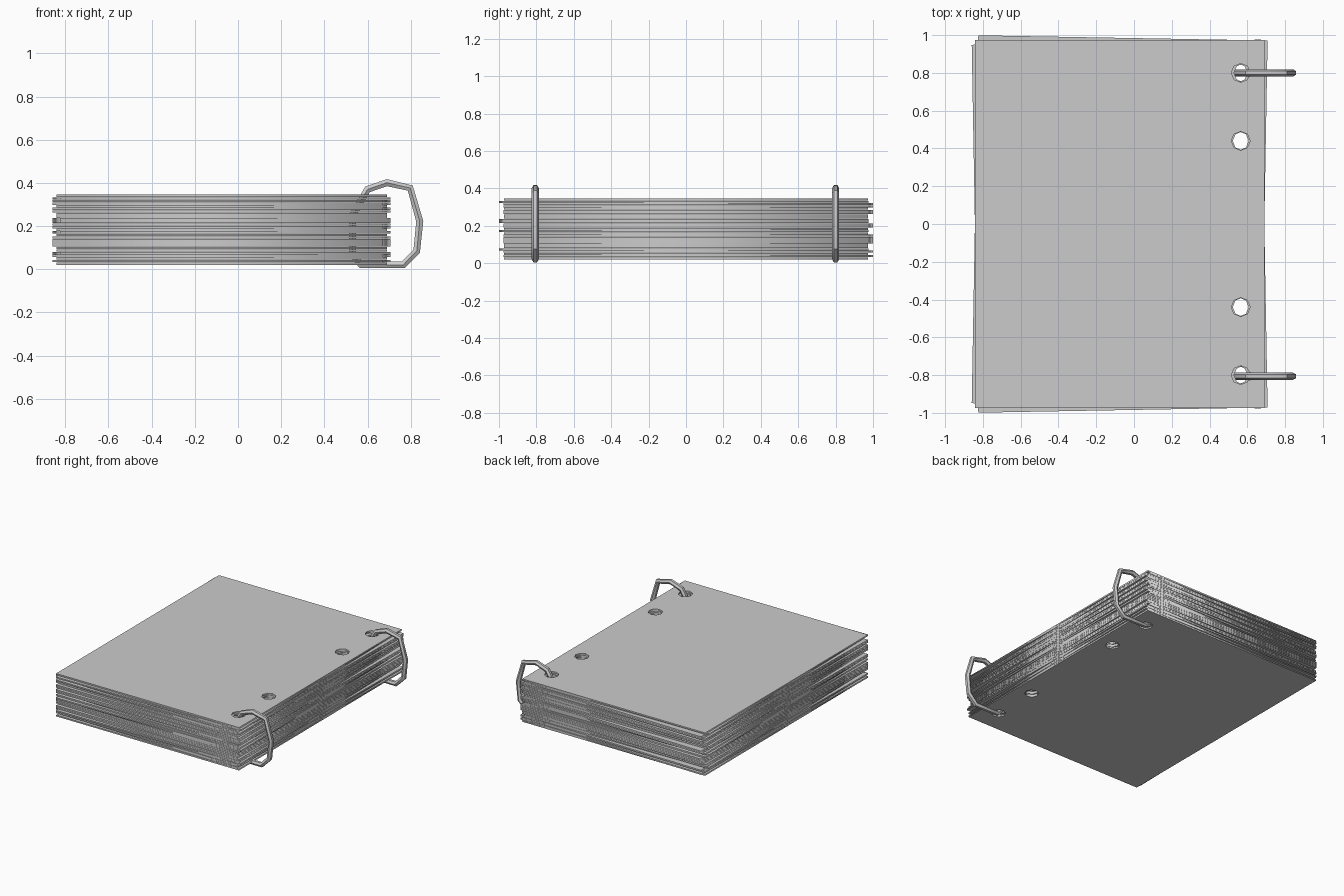
import bpy, math, random

if "Cube" in bpy.data.objects:
    bpy.data.objects.remove(bpy.data.objects["Cube"])

random.seed(4)
HOLE_X = 0.565
HOLES_Y = (-0.8, -0.44, 0.44, 0.8)
SHEETS = 27
Z0, Z1 = 0.02, 0.346
PITCH = (Z1 - Z0) / SHEETS


def add_loop(curve, points, cyclic=True):
    s = curve.splines.new('POLY')
    s.points.add(len(points) - 1)
    for p, co in zip(s.points, points):
        p.co = (*co, 1.0)
    s.use_cyclic_u = cyclic
    return s


def curve_to_object(name, curve):
    ob = bpy.data.objects.new(name, curve)
    bpy.context.collection.objects.link(ob)
    bpy.ops.object.select_all(action='DESELECT')
    bpy.context.view_layer.objects.active = ob
    ob.select_set(True)
    bpy.ops.object.convert(target='MESH')
    return bpy.context.view_layer.objects.active


# Punched sheet: rectangle with four octagonal holes, origin on the hole line
c = bpy.data.curves.new("sheet", 'CURVE')
c.dimensions = '2D'
c.fill_mode = 'BOTH'
c.extrude = PITCH * 0.45
l, r, h = -0.842 - HOLE_X, 0.69 - HOLE_X, 0.974
add_loop(c, [(l, -h, 0), (r, -h, 0), (r, h, 0), (l, h, 0)])
for y in HOLES_Y:
    add_loop(c, [(0.05 * math.cos(a * math.pi / 4),
                  y + 0.05 * math.sin(a * math.pi / 4), 0) for a in range(8)])
first = curve_to_object("sheet_01", c)

# Stack, with some sheets twisted slightly either way
for i in range(SHEETS):
    ob = first
    if i:
        ob = bpy.data.objects.new(f"sheet_{i + 1:02d}", first.data)
        bpy.context.collection.objects.link(ob)
    turn = 0 if i in (0, SHEETS - 1) else random.choice((-1, 0, 1))
    ob.location = (HOLE_X, 0, Z0 + PITCH * (i + 0.5))
    ob.rotation_euler.z = math.radians(turn * 1.02)

# Binding rings through the outer holes
path = [(0.69, 0.401), (0.798, 0.376), (0.842, 0.222), (0.828, 0.084),
        (0.765, 0.02), (0.57, 0.021), (0.53, 0.07), (0.53, 0.25), (0.60, 0.37)]
for name, y in (("ring_front", -0.806), ("ring_back", 0.8)):
    c = bpy.data.curves.new(name, 'CURVE')
    c.dimensions = '3D'
    c.bevel_depth = 0.019
    c.bevel_resolution = 1
    add_loop(c, [(x, y, z) for x, z in path])
    curve_to_object(name, c)
    bpy.ops.object.shade_smooth_by_angle(angle=math.radians(35))
